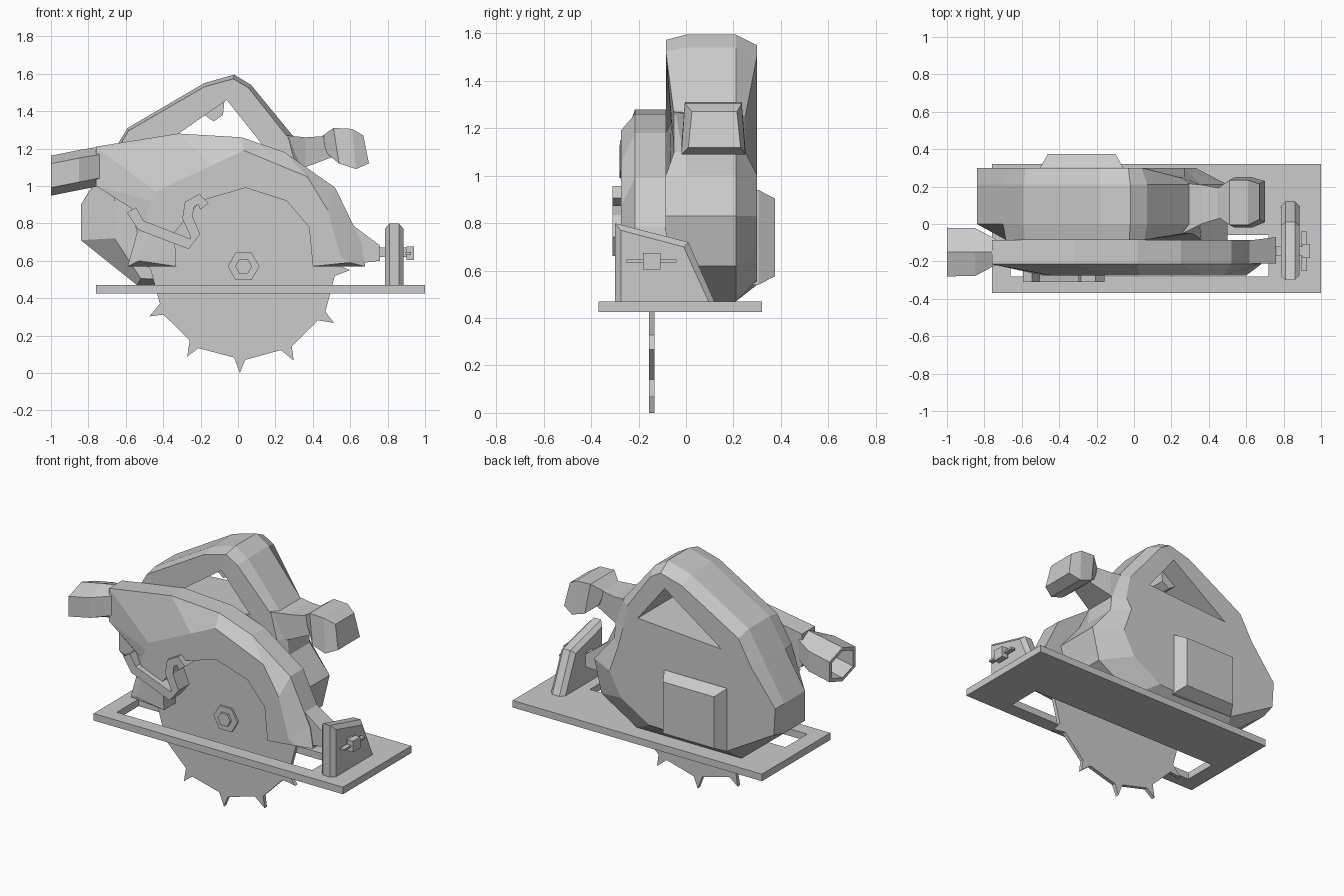
import bpy, bmesh, math
from mathutils import Vector

if "Cube" in bpy.data.objects:
    bpy.data.objects.remove(bpy.data.objects["Cube"])


def loft(name, sections, closed=False):
    """Skin matching point loops; cap the ends, or join last to first."""
    bm = bmesh.new()
    rings = [[bm.verts.new(p) for p in s] for s in sections]
    pairs = list(zip(rings, rings[1:]))
    if closed:
        pairs.append((rings[-1], rings[0]))
    else:
        bm.faces.new(rings[0])
        bm.faces.new(rings[-1])
    for a, b in pairs:
        for i in range(len(a)):
            j = (i + 1) % len(a)
            bm.faces.new((a[i], a[j], b[j], b[i]))
    bmesh.ops.recalc_face_normals(bm, faces=bm.faces)
    mesh = bpy.data.meshes.new(name)
    bm.to_mesh(mesh)
    bm.free()
    ob = bpy.data.objects.new(name, mesh)
    bpy.context.collection.objects.link(ob)
    return ob


def at_y(pts, y):
    return [(x, y, z) for x, z in pts]


def slab(name, pts, y0, y1):
    return loft(name, [at_y(pts, y0), at_y(pts, y1)])


def rect_x(x, y0, y1, z0, z1):
    return [(x, y0, z0), (x, y1, z0), (x, y1, z1), (x, y0, z1)]


def rect_z(x0, x1, y0, y1, z):
    return [(x0, y0, z), (x1, y0, z), (x1, y1, z), (x0, y1, z)]


def box(name, x0, x1, y0, y1, z0, z1):
    return loft(name, [rect_x(x0, y0, y1, z0, z1), rect_x(x1, y0, y1, z0, z1)])


def polar(cx, cz, r, deg):
    a = math.radians(deg)
    return (cx + r * math.cos(a), cz + r * math.sin(a))


def scaled(pts, c, k):
    return [(c[0] + (x - c[0]) * k, c[1] + (z - c[1]) * k) for x, z in pts]


# Base plate with blade slot
outer, slot = (-0.76, 1.0, -0.37, 0.32), (-0.66, 0.72, -0.28, -0.06)
loft("base_plate", [rect_z(*outer, 0.425), rect_z(*outer, 0.47),
                    rect_z(*slot, 0.47), rect_z(*slot, 0.425)], closed=True)

# Toothed blade and its hex bolt
C = (0.03, 0.57)
teeth = []
for k in range(12):
    a = 30 * k - 2
    teeth += [polar(*C, 0.49, a - 4), polar(*C, 0.57, a), polar(*C, 0.5, a + 3)]
slab("blade", teeth, -0.157, -0.133)
for name, r, y in (("blade_washer", 0.085, -0.17), ("blade_bolt", 0.045, -0.185)):
    slab(name, [polar(*C, r, 60 * k) for k in range(6)], y, -0.14)

# Upper blade guard: thick ring with a sloped front rim
rim = [(0.68, 0.57), (0.66, 0.70), (0.52, 0.99), (0.25, 1.18), (0.02, 1.26),
       (-0.32, 1.28), (-0.76, 1.21), (-0.76, 1.0), (-0.57, 0.88),
       (-0.54, 0.75), (-0.59, 0.57)]
front = [(0.60, 0.59), (0.55, 0.62), (0.48, 0.87), (0.37, 1.05), (0.03, 1.19),
         (-0.14, 1.11), (-0.44, 0.97), (-0.46, 0.92), (-0.49, 0.86),
         (-0.48, 0.75), (-0.53, 0.60)]
arc = [(-0.33, 0.57), (-0.34, 0.75), (-0.20, 0.92), (0.04, 0.99),
       (0.26, 0.92), (0.38, 0.78), (0.40, 0.57)]
mid = [(x, -0.24 if -0.7 < x < -0.4 else -0.215, z) for x, z in rim + arc]
loft("blade_guard", [at_y(rim + arc, -0.085), mid, at_y(front + arc, -0.275)])
loft("guard_nose", [rect_x(0.60, -0.21, -0.09, 0.58, 0.80),
                    rect_x(0.76, -0.21, -0.07, 0.60, 0.68)])


# Hollow six-sided dust outlet with upright sides, flaring out of the guard
def outlet_section(x, cz, ry, rz):
    return [(x, -0.15 + ry * u, cz + rz * v) for u, v in
            ((1, -0.6), (1, 0.6), (0, 1), (-1, 0.6), (-1, -0.6), (0, -1))]


loft("dust_outlet", [outlet_section(*s) for s in
                     ((-0.74, 1.105, 0.07, 0.105), (-0.85, 1.085, 0.128, 0.107),
                      (-1.0, 1.055, 0.13, 0.107), (-1.0, 1.055, 0.105, 0.085),
                      (-0.85, 1.085, 0.105, 0.085), (-0.77, 1.10, 0.055, 0.085))],
     closed=True)

# Motor body and handle in one faceted shell
full = [(-0.84, 0.9), (-0.84, 0.71), (-0.54, 0.47), (0.2, 0.47), (0.45, 0.62),
        (0.50, 0.83), (0.36, 1.0), (0.35, 1.10), (0.30, 1.26), (0.07, 1.54),
        (-0.02, 1.595), (-0.18, 1.55), (-0.59, 1.31), (-0.70, 1.13)]
side = [(-0.84, 0.9), (-0.83, 0.73), (-0.5, 0.54), (0.05, 0.56), (0.25, 0.68),
        (0.33, 0.83), (0.27, 1.0), (0.27, 1.1), (0.24, 1.25), (0.04, 1.51),
        (-0.03, 1.55), (-0.18, 1.51), (-0.58, 1.28), (-0.67, 1.12)]
near = [((a + c) / 2, (b + d) / 2) for (a, b), (c, d) in zip(full, side)]
near[0], near[1] = (-0.66, 0.92), (-0.66, 0.72)
near[3:7] = full[3:7]
strut = (7, 8)  # the front strut is narrower than the rest
near = [(x, -0.05 if i in strut else -0.085, z) for i, (x, z) in enumerate(near)]
side = [(x, 0.25 if i in strut else 0.3, z) for i, (x, z) in enumerate(side)]
body = loft("motor_body", [near, at_y(full, 0.0), at_y(full, 0.21), side])
cutter = slab("handle_opening", [(-0.46, 1.18), (-0.06, 1.46), (0.13, 1.22)], -0.5, 0.6)
cutter.hide_render = True
mod = body.modifiers.new("opening", 'BOOLEAN')
mod.operation, mod.object, mod.solver = 'DIFFERENCE', cutter, 'EXACT'
bpy.context.view_layer.objects.active = body
bpy.ops.object.modifier_apply(modifier=mod.name)
bpy.data.objects.remove(cutter)

# Motor cover on the far side
cover = [(-0.50, 0.54), (-0.06, 0.54), (-0.06, 0.94), (-0.50, 0.94)]
loft("motor_cover", [at_y(cover, 0.25), at_y(cover, 0.305),
                     at_y(scaled(cover, (-0.28, 0.74), 0.82), 0.375)])

# Trigger under the grip
slab("trigger", [(-0.19, 1.42), (-0.18, 1.38), (-0.13, 1.345), (-0.08, 1.38), (-0.07, 1.48)],
     0.04, 0.17)

# Front auxiliary grip and its neck
loft("grip_neck", [rect_x(0.26, -0.05, 0.22, 1.06, 1.27),
                   rect_x(0.36, 0.0, 0.21, 1.10, 1.26),
                   rect_x(0.52, 0.05, 0.18, 1.16, 1.27)])
grip = ((0.48, 1.17, 0.44, 1.26, 0.03, 0.20), (0.54, 1.12, 0.51, 1.31, -0.02, 0.25),
        (0.63, 1.09, 0.61, 1.305, -0.02, 0.25), (0.70, 1.12, 0.67, 1.27, 0.01, 0.23))
loft("front_grip", [[(xb, y0, zb), (xb, y1, zb), (xt, y1 - 0.015, zt), (xt, y0 + 0.015, zt)]
                    for xb, zb, xt, zt, y0, y1 in grip])

# Depth bracket with chamfered edges, rod, bolt and wing nut
plate = [(-0.30, 0.47), (0.12, 0.47), (0.01, 0.72), (-0.30, 0.80)]
thin = [(-0.275, 0.47), (0.095, 0.47), (-0.01, 0.70), (-0.275, 0.77)]
loft("bracket", [[(x, y, z) for y, z in p] for x, p in
                 ((0.785, thin), (0.81, plate), (0.86, plate), (0.885, thin))])
box("bracket_rod", 0.74, 0.90, -0.17, -0.12, 0.62, 0.67)
box("bracket_bolt", 0.90, 0.94, -0.182, -0.108, 0.605, 0.675)
box("wing_nut", 0.895, 0.925, -0.25, -0.04, 0.634, 0.646)

# Guard lever: bent strip along a path
path = [Vector(p) for p in ((-0.57, 0.87), (-0.52, 0.79), (-0.26, 0.69), (-0.23, 0.74),
                            (-0.27, 0.83), (-0.26, 0.90), (-0.21, 0.93), (-0.18, 0.89))]
strip = []
for i, p in enumerate(path):
    d = (path[min(i + 1, len(path) - 1)] - path[max(i - 1, 0)]).normalized() * 0.028
    ax, az, bx, bz = p.x - d.y, p.y + d.x, p.x + d.y, p.y - d.x
    strip.append([(ax, -0.31, az), (ax, -0.2, az), (bx, -0.2, bz), (bx, -0.31, bz)])
loft("guard_lever", strip)
